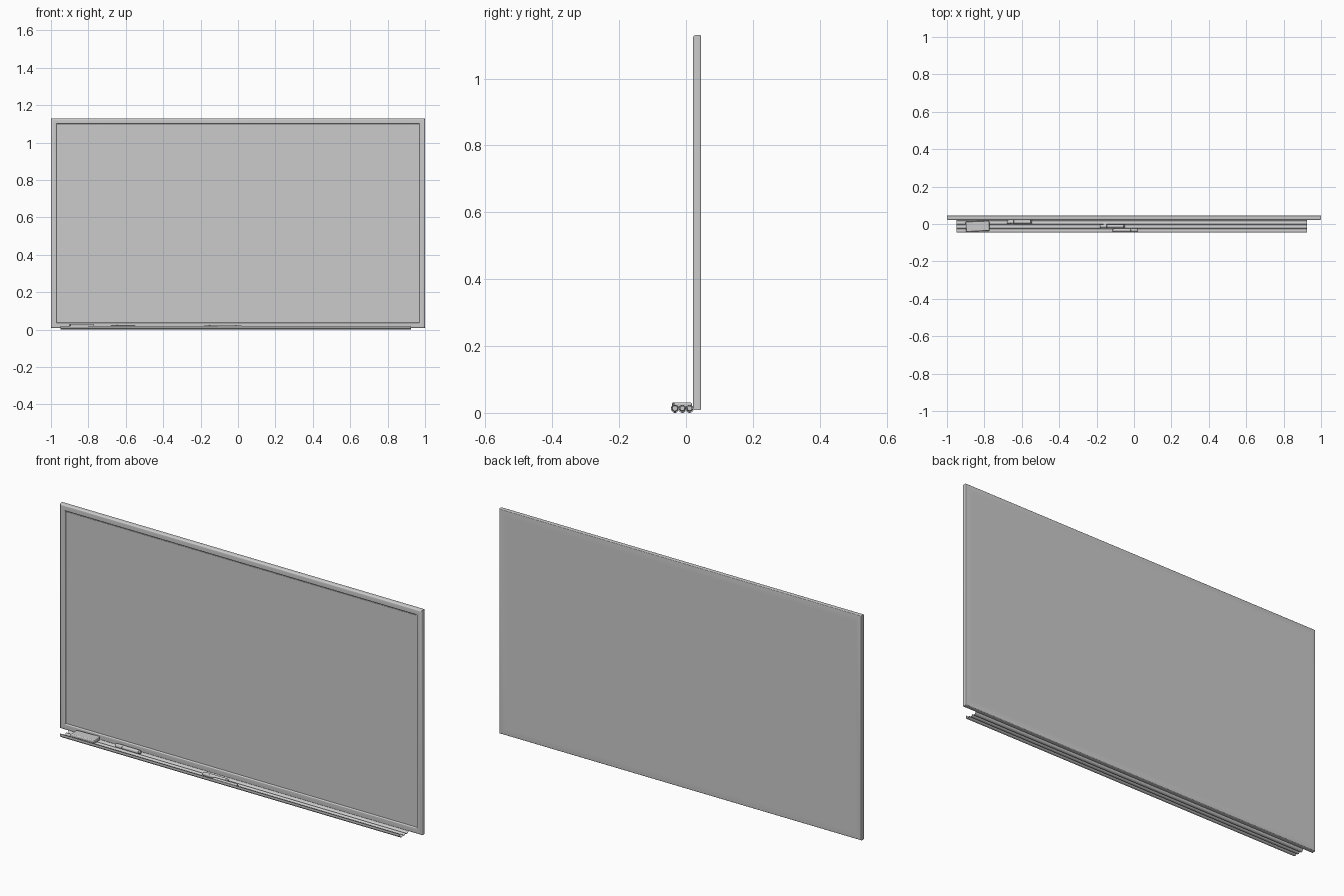
import bpy, bmesh, math

if "Cube" in bpy.data.objects:
    bpy.data.objects.remove(bpy.data.objects["Cube"])


def finish(bm, name, bevel=0.0):
    bmesh.ops.recalc_face_normals(bm, faces=bm.faces)
    me = bpy.data.meshes.new(name)
    bm.to_mesh(me)
    bm.free()
    ob = bpy.data.objects.new(name, me)
    bpy.context.collection.objects.link(ob)
    if bevel:
        m = ob.modifiers.new("Bevel", 'BEVEL')
        m.width = bevel
        m.segments = 3
    bpy.ops.object.select_all(action='DESELECT')
    bpy.context.view_layer.objects.active = ob
    ob.select_set(True)
    bpy.ops.object.shade_smooth_by_angle(angle=math.radians(35))
    return ob


def loft(bm, rings, close):
    """Skin closed rings; join last to first, or cap both ends."""
    loops = [[bm.verts.new(p) for p in r] for r in rings]
    pairs = list(zip(loops, loops[1:]))
    if close:
        pairs.append((loops[-1], loops[0]))
    for a, b in pairs:
        for i in range(len(a)):
            j = (i + 1) % len(a)
            bm.faces.new((a[i], a[j], b[j], b[i]))
    if not close:
        bm.faces.new(loops[0])
        bm.faces.new(loops[-1])


def box(name, x0, x1, y0, y1, z0, z1, bevel=0.0):
    bm = bmesh.new()
    bmesh.ops.create_cube(bm, size=1)
    for v in bm.verts:
        v.co = ((x1 - x0) * v.co.x, (y1 - y0) * v.co.y, (z1 - z0) * v.co.z)
    ob = finish(bm, name, bevel)
    ob.location = ((x0 + x1) / 2, (y0 + y1) / 2, (z0 + z1) / 2)
    return ob


def arc(cx, cy, r, a0, a1, n=5):
    return [(cx + r * math.cos(math.radians(a0 + (a1 - a0) * i / n)),
             cy + r * math.sin(math.radians(a0 + (a1 - a0) * i / n))) for i in range(n + 1)]


# Frame: rounded moulding (inset, y) swept around the rectangle with mitres
BOTTOM, TOP, BACK, FRONT = 0.008, 1.13, 0.045, 0.021
profile = (arc(0.004, BACK - 0.004, 0.004, 90, 180)
           + arc(0.008, FRONT + 0.008, 0.008, 180, 270)
           + arc(0.025, FRONT + 0.005, 0.005, 270, 360)
           + [(0.030, 0.029), (0.034, 0.029), (0.034, BACK)])
bm = bmesh.new()
loft(bm, [[(sx * (1 - d), y, TOP - d if up else BOTTOM + d) for d, y in profile]
          for sx, up in ((-1, 0), (1, 0), (1, 1), (-1, 1))], True)
finish(bm, "frame")

# Writing surface, slightly recessed, filling through to the back
box("writing_surface", -0.966, 0.966, 0.027, BACK, BOTTOM + 0.034, TOP - 0.034)

# Pen tray: thin sheet with three scalloped channels
CHANNELS = (-0.033, -0.011, 0.011)
CZ, R = 0.0135, 0.0115
top = [(-0.0435, 0.020)]
for c in CHANNELS:
    for i in range(9):
        u = -0.0105 + 0.021 * i / 8
        top.append((c + u, CZ - math.sqrt(R * R - u * u)))
top.append((0.0225, 0.012))
under = [(y, z - 0.002) for y, z in reversed(top[1:])]
section = top + under + [(-0.0455, 0.008), (-0.0455, 0.020)]
bm = bmesh.new()
loft(bm, [[(x, y, z) for y, z in section] for x in (-0.95, 0.925)], False)
finish(bm, "pen_tray")

# Eraser: soft block on the ridges, felt pad beneath
for name, z0, z1, inset, bev in (("eraser_felt", 0.010, 0.018, 0.002, 0.001),
                                 ("eraser_body", 0.017, 0.031, 0.0, 0.004)):
    ob = box(name, -0.899 + inset, -0.773 - inset, -0.039 + inset, 0.015 - inset, z0, z1, bev)
    ob.rotation_euler.z = math.radians(2.5)


# Markers: lathed body with a wider cap on one end
def marker(name, x0, x1, y, cap_left):
    length = x1 - x0
    steps = [(0, 0.0075), (0.002, 0.009), (0.037, 0.0105), (0.0375, 0.0095),
             (length - 0.008, 0.0095), (length - 0.007, 0.0075), (length, 0.007)]
    bm = bmesh.new()
    rings = []
    for s, r in steps:
        x = x0 + s if cap_left else x1 - s
        rings.append([(x, y + r * math.cos(2 * math.pi * k / 24),
                       0.0135 + r * math.sin(2 * math.pi * k / 24)) for k in range(24)])
    loft(bm, rings, False)
    finish(bm, name)


marker("marker_back", -0.68, -0.545, CHANNELS[2], True)
marker("marker_middle", -0.183, -0.047, CHANNELS[1], True)
marker("marker_front", -0.115, 0.02, CHANNELS[0], False)
